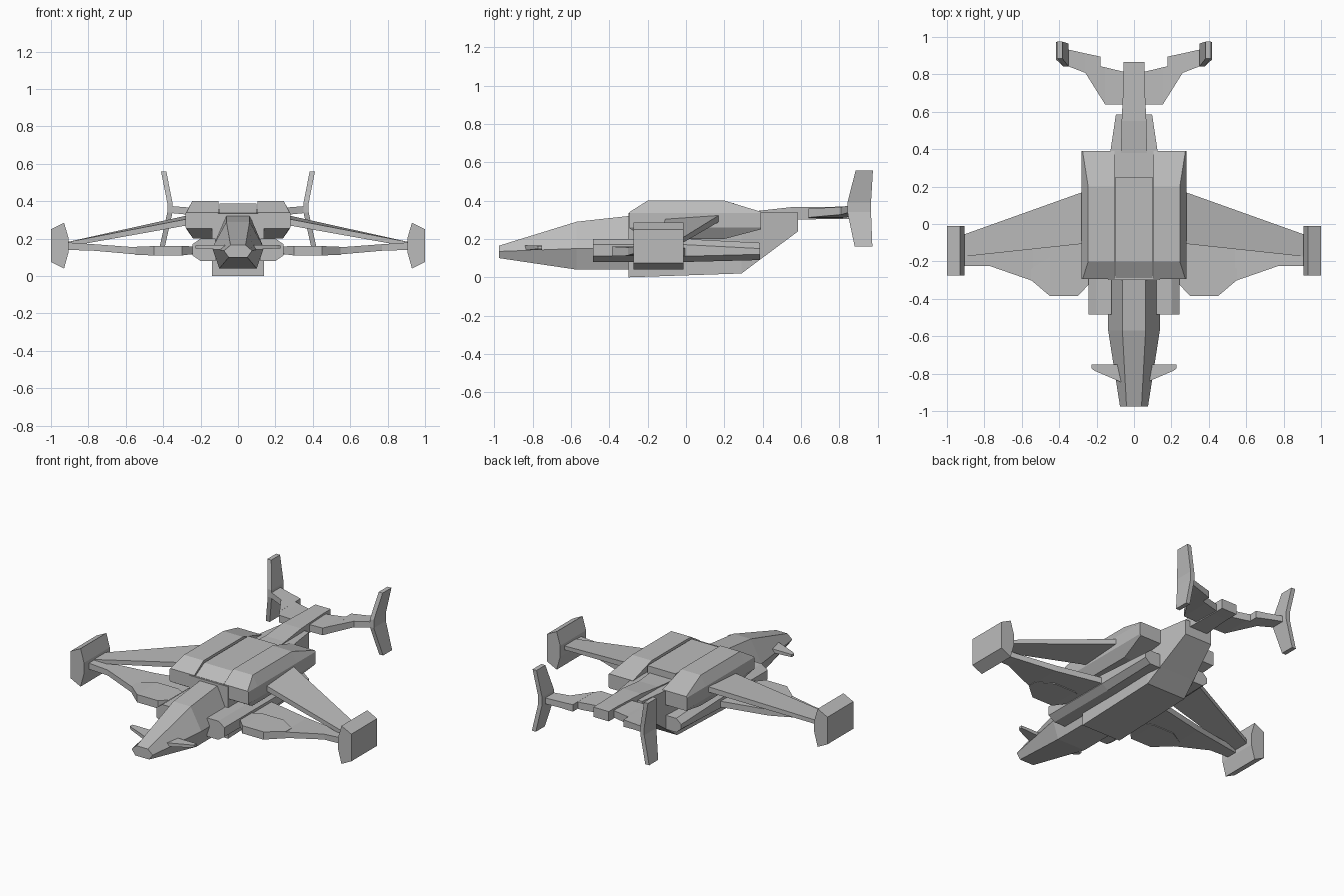
import bpy
import bmesh

cube = bpy.data.objects.get("Cube")
if cube:
    bpy.data.objects.remove(cube, do_unlink=True)

# One plain hull colour
hull = bpy.data.materials.new("hull_grey")
hull.use_nodes = True
GREY = (0.5, 0.5, 0.5, 1.0)
hull.diffuse_color = GREY
hull.node_tree.nodes["Principled BSDF"].inputs["Base Color"].default_value = GREY


def loft(name, rings, mirror=False):
    """Skin a closed solid through rings of equal point count."""
    bm = bmesh.new()
    loops = [[bm.verts.new(point) for point in ring] for ring in rings]
    count = len(loops[0])
    for near, far in zip(loops, loops[1:]):
        for i in range(count):
            j = (i + 1) % count
            bm.faces.new((near[i], near[j], far[j], far[i]))
    bm.faces.new(loops[0])
    bm.faces.new(reversed(loops[-1]))
    bmesh.ops.recalc_face_normals(bm, faces=bm.faces)
    mesh = bpy.data.meshes.new(name)
    bm.to_mesh(mesh)
    bm.free()
    mesh.materials.append(hull)
    obj = bpy.data.objects.new(name, mesh)
    bpy.context.collection.objects.link(obj)
    if mirror:
        mod = obj.modifiers.new("mirror_sides", "MIRROR")
        mod.use_axis[0] = True
    return obj


def along_y(name, stations, mirror=False):
    """Each station is y and its cross-section of (x, z) points."""
    return loft(name, [[(x, y, z) for x, z in section] for y, section in stations], mirror)


def box_section(half_width, bottom, top):
    return [(-half_width, bottom), (half_width, bottom), (half_width, top), (-half_width, top)]


def nose_section(bottom_width, mid_width, top_width, bottom, middle, top):
    half = [(bottom_width, bottom), (mid_width, middle), (top_width, top)]
    return half + [(-x, z) for x, z in reversed(half)]


def span(name, stations):
    """Mirrored wing panel: x, front y, back y, bottom z, top z, front droop."""
    rings = []
    for x, front, back, bottom, top, droop in stations:
        rings.append([(x, front, bottom - droop), (x, back, bottom),
                      (x, back, top), (x, front, top - droop)])
    return loft(name, rings, mirror=True)


# Fuselage: faceted nose and deep belly with a rising tail
along_y("nose", [
    (-0.975, nose_section(0.05, 0.075, 0.04, 0.1, 0.135, 0.165)),
    (-0.57, nose_section(0.1, 0.138, 0.062, 0.04, 0.15, 0.29)),
    (-0.25, nose_section(0.1, 0.138, 0.062, 0.04, 0.15, 0.325)),
])
along_y("belly", [
    (-0.3, box_section(0.14, 0, 0.335)),
    (0.29, box_section(0.14, 0.02, 0.34)),
    (0.39, box_section(0.126, 0.095, 0.34)),
    (0.585, box_section(0.097, 0.24, 0.338)),
])

# Shoulder housings either side of a flat spine


def shoulder_section(bottom, top, inner_low, outer_low, outer_top):
    return [(inner_low, bottom), (outer_low, bottom), (0.28, 0.26),
            (0.28, 0.335), (outer_top, top), (0.105, top)]


along_y("shoulder_housing", [
    (-0.295, shoulder_section(0.255, 0.34, 0.12, 0.275, 0.275)),
    (-0.2, shoulder_section(0.2, 0.4, 0.12, 0.24, 0.245)),
    (0.2, shoulder_section(0.2, 0.4, 0.12, 0.24, 0.245)),
    (0.39, shoulder_section(0.25, 0.342, 0.12, 0.275, 0.275)),
], mirror=True)
along_y("spine_plate", [
    (-0.29, box_section(0.1, 0.3, 0.337)),
    (-0.2, box_section(0.1, 0.3, 0.388)),
    (0.25, box_section(0.1, 0.3, 0.388)),
])
along_y("tail_boom", [
    (0.24, box_section(0.085, 0.3, 0.345)),
    (0.38, box_section(0.07, 0.3, 0.347)),
    (0.55, box_section(0.066, 0.3, 0.366)),
    (0.78, box_section(0.055, 0.305, 0.368)),
    (0.865, box_section(0.055, 0.305, 0.368)),
])


# Side nacelles under the shoulders
def nacelle_section(outer, bottom, top):
    return [(0.12, bottom), (0.2, bottom), (outer, bottom + 0.03),
            (outer, top - 0.03), (0.2, top), (0.12, top)]


along_y("side_nacelle", [
    (-0.485, nacelle_section(0.243, 0.08, 0.2)),
    (0.0, nacelle_section(0.243, 0.08, 0.2)),
    (0.385, nacelle_section(0.235, 0.09, 0.18)),
], mirror=True)

# Joined wings: high swept panel, low panel and its forward fairing
span("upper_wing", [
    (0.22, -0.1, 0.19, 0.3, 0.335, 0.02),
    (0.92, -0.175, -0.06, 0.155, 0.18, 0),
])
span("lower_wing", [
    (0.22, -0.3, 0.0, 0.115, 0.153, 0),
    (0.54, -0.305, -0.07, 0.115, 0.153, 0),
    (0.77, -0.225, -0.13, 0.135, 0.17, 0),
    (0.92, -0.225, -0.16, 0.14, 0.18, 0),
])
span("wing_fairing", [
    (0.22, -0.3, -0.22, 0.12, 0.158, 0),
    (0.3, -0.385, -0.18, 0.11, 0.16, 0),
    (0.45, -0.385, -0.18, 0.11, 0.16, 0),
    (0.55, -0.3, -0.24, 0.113, 0.156, 0),
])

# Hexagonal wing-tip pods
pod = [(0.905, 0.13), (0.93, 0.04), (1.0, 0.075),
       (1.0, 0.25), (0.93, 0.285), (0.905, 0.2)]
along_y("wing_tip_pod", [(-0.275, pod), (-0.012, pod)], mirror=True)

# Nose canards
span("canard", [
    (0.07, -0.845, -0.75, 0.14, 0.165, 0),
    (0.21, -0.785, -0.75, 0.147, 0.165, 0),
    (0.228, -0.772, -0.75, 0.148, 0.164, 0),
])

# Tailplane with a notched trailing edge
span("tailplane_root", [
    (0.04, 0.64, 0.81, 0.31, 0.355, 0),
    (0.155, 0.64, 0.838, 0.312, 0.358, 0),
    (0.195, 0.705, 0.847, 0.318, 0.362, 0),
])
span("tailplane_tip", [
    (0.18, 0.68, 0.895, 0.316, 0.361, 0),
    (0.26, 0.808, 0.912, 0.327, 0.366, 0),
    (0.37, 0.85, 0.937, 0.338, 0.375, 0),
])

# Bent tail fins: inner x, front y, back y at each height
fin = []
for z, inner, front, back in [(0.16, 0.39, 0.88, 0.972), (0.34, 0.35, 0.842, 0.965),
                              (0.39, 0.35, 0.842, 0.965), (0.558, 0.383, 0.885, 0.975)]:
    outer = inner + 0.028
    fin.append([(inner, front, z), (outer, front, z), (outer, back, z), (inner, back, z)])
loft("tail_fin", fin, mirror=True)
